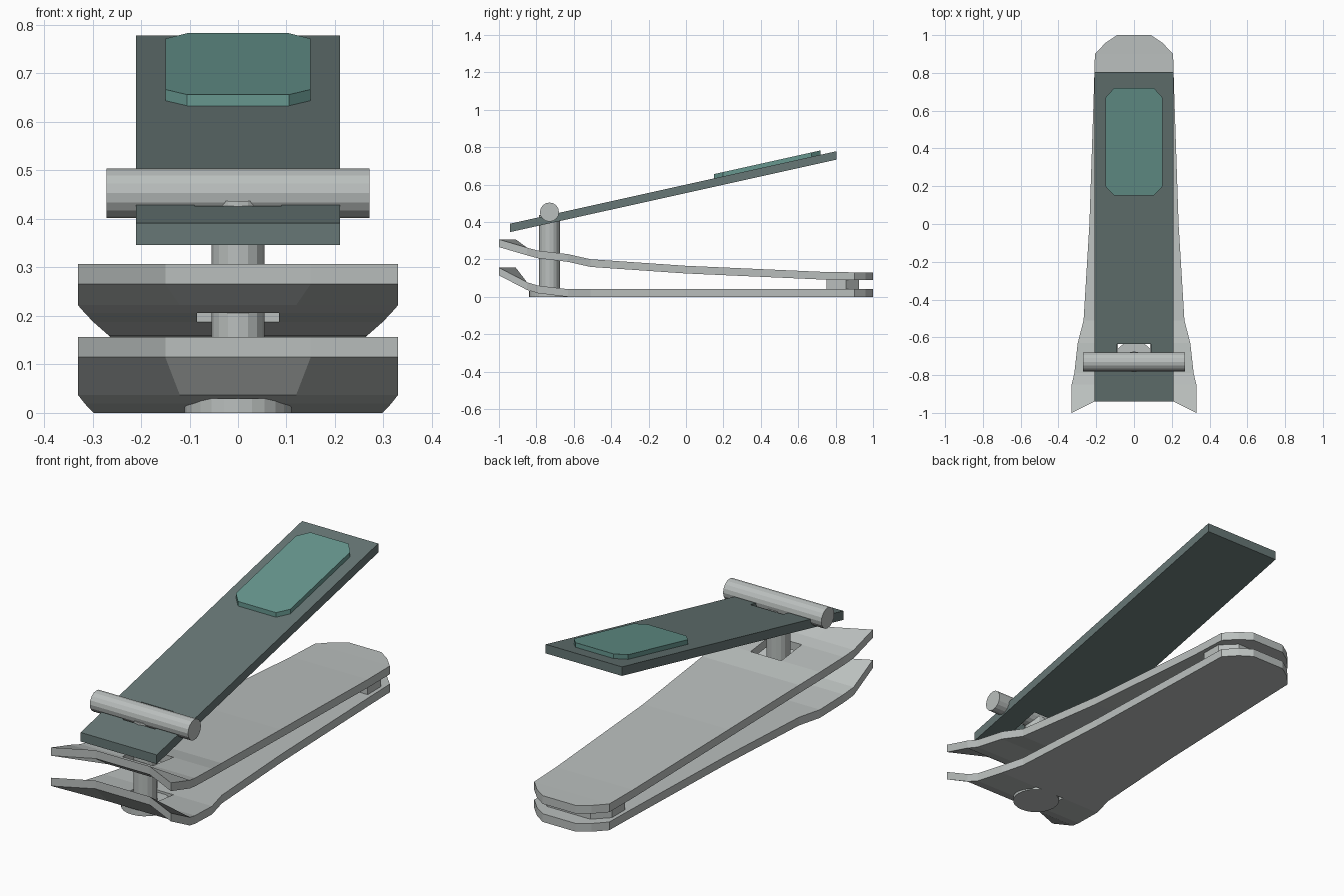
import bpy
import bmesh
from math import pi
from mathutils import Matrix

cube = bpy.data.objects.get("Cube")
if cube:
    bpy.data.objects.remove(cube, do_unlink=True)


def material(name, rgb):
    m = bpy.data.materials.new(name)
    m.use_nodes = True
    m.diffuse_color = (*rgb, 1)
    m.node_tree.nodes["Principled BSDF"].inputs["Base Color"].default_value = (*rgb, 1)
    return m


STEEL = material("light steel", (0.49, 0.52, 0.51))
SLATE = material("dark slate", (0.135, 0.185, 0.18))
TEAL = material("teal grip", (0.135, 0.31, 0.275))


def finish(name, bm, mat):
    bmesh.ops.recalc_face_normals(bm, faces=bm.faces)
    mesh = bpy.data.meshes.new(name)
    bm.to_mesh(mesh)
    bm.free()
    mesh.materials.append(mat)
    obj = bpy.data.objects.new(name, mesh)
    bpy.context.collection.objects.link(obj)
    return obj


def thicken(bm, height):
    """Extrude the open sheet straight up into a closed slab."""
    new = bmesh.ops.extrude_face_region(bm, geom=bm.faces[:], use_keep_orig=True)["geom"]
    verts = [v for v in new if isinstance(v, bmesh.types.BMVert)]
    bmesh.ops.translate(bm, verts=verts, vec=(0, 0, height))


def strip(name, rows, thickness, slot_row, mat):
    """Symmetric bar; row = (y at edge, y inside, half width, inner half width, z)."""
    bm = bmesh.new()
    grid = []
    for ye, yi, w, i, z in rows:
        grid.append([bm.verts.new(p) for p in
                     ((-w, ye, z), (-i, yi, z), (i, yi, z), (w, ye, z))])
    for r in range(len(rows) - 1):
        for c in range(3):
            if r == slot_row and c == 1:
                continue  # slot for the post
            a, b = grid[r], grid[r + 1]
            bm.faces.new((a[c], a[c + 1], b[c + 1], b[c]))
    thicken(bm, thickness)
    return finish(name, bm, mat)


def plate(name, outline, base, slope, thickness, mat):
    """Slab from a plan outline, lying on a plane that rises along y."""
    bm = bmesh.new()
    bm.faces.new([bm.verts.new((x, y, base + slope * y)) for x, y in outline])
    thicken(bm, thickness)
    return finish(name, bm, mat)


def cylinder(name, radius, depth, centre, sides, axis="Z"):
    bm = bmesh.new()
    turn = Matrix.Rotation(pi / 2, 4, "Y") if axis == "X" else Matrix()
    bmesh.ops.create_cone(bm, cap_ends=True, segments=sides, radius1=radius,
                          radius2=radius, depth=depth,
                          matrix=Matrix.Translation(centre) @ turn)
    return finish(name, bm, STEEL)


# Two jaws share one plan: flared concave cutting edge, slot, rounded tail
PLAN = [(-1, -0.91, 0.33, 0.15), (-0.85, -0.85, 0.33, 0.12),
        (-0.79, -0.79, 0.316, 0.085), (-0.63, -0.63, 0.298, 0.085),
        (-0.51, -0.51, 0.267, 0.1), (0, 0, 0.236, 0.1),
        (0.72, 0.72, 0.212, 0.09), (0.9, 0.9, 0.207, 0.09),
        (0.96, 0.96, 0.15, 0.08), (1, 1, 0.09, 0.04)]
LOWER = [0.115, 0.037, 0.019, 0, 0, 0, 0, 0, 0, 0]
UPPER = [0.266, 0.222, 0.206, 0.187, 0.16, 0.125, 0.093, 0.09, 0.09, 0.09]
for label, heights in (("lower_jaw", LOWER), ("upper_jaw", UPPER)):
    strip(label, [(*p, z) for p, z in zip(PLAN, heights)], 0.041, 2, STEEL)

# Spacer joining the jaws at the tail
plate("tail_spacer", [(-0.19, 0.75), (0.19, 0.75), (0.19, 0.855), (0.12, 0.925),
                      (-0.12, 0.925), (-0.19, 0.855)], 0.04, 0, 0.052, STEEL)

# Rivet head, post and cross pin
POST_Y = -0.73
cylinder("rivet_head", 0.11, 0.03, (0, POST_Y, 0.015), 24)
cylinder("post", 0.055, 0.427, (0, POST_Y, 0.2235), 16)
cylinder("cross_pin", 0.051, 0.542, (0, POST_Y, 0.453), 16, "X")

# Sloping lever with a slot, and its grip pad
SLOPE = 0.222
LEVER_BASE = 0.555
strip("lever", [(y, y, 0.21, 0.09, LEVER_BASE + SLOPE * y)
                for y in (-0.94, -0.78, -0.635, 0.805)], 0.045, 1, SLATE)
plate("grip_pad", [(-0.105, 0.15), (0.105, 0.15), (0.15, 0.198), (0.15, 0.67),
                   (0.105, 0.72), (-0.105, 0.72), (-0.15, 0.67), (-0.15, 0.198)],
      LEVER_BASE + 0.043, SLOPE, 0.025, TEAL)
